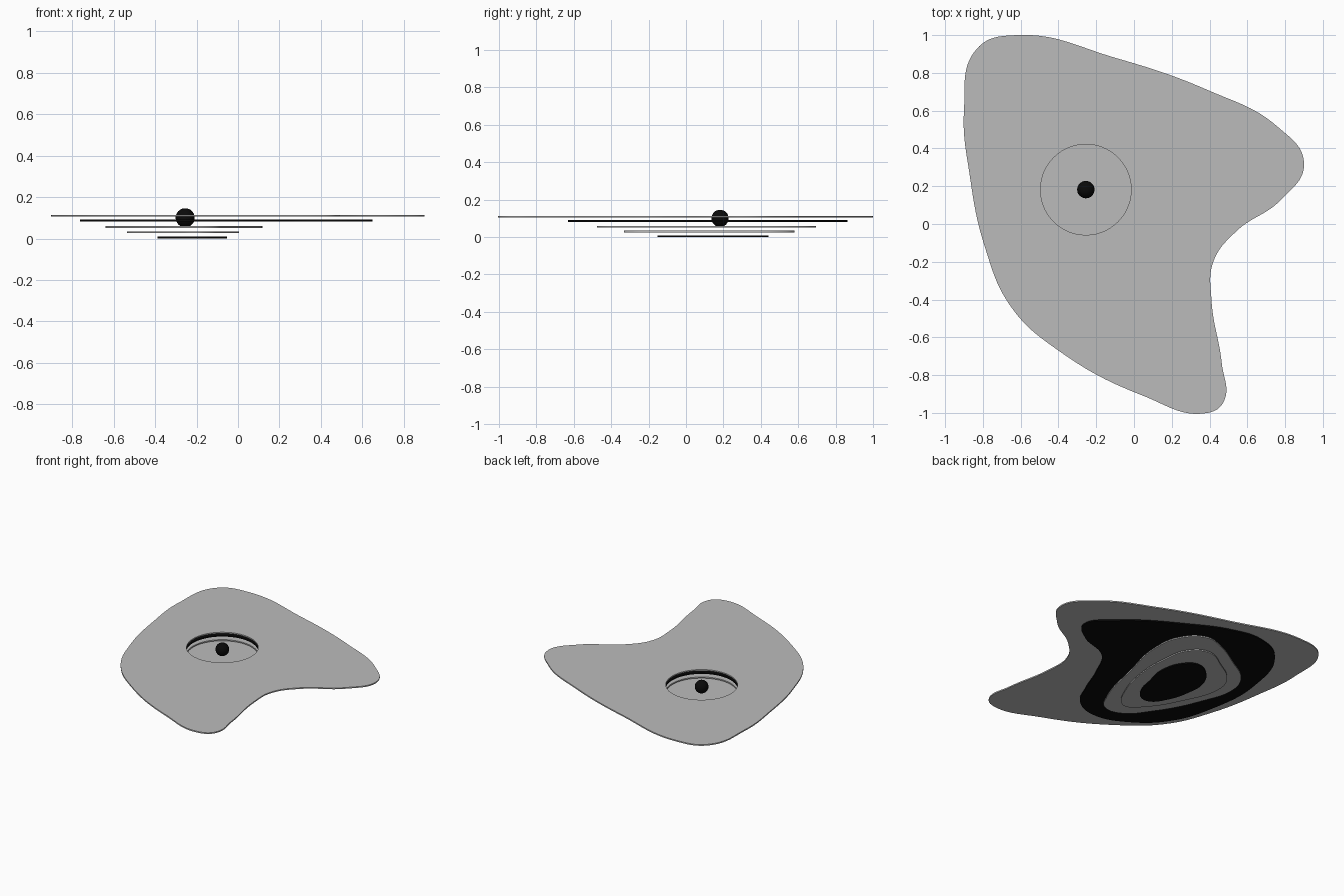
import bpy
import math

cube = bpy.data.objects.get("Cube")
if cube:
    bpy.data.objects.remove(cube, do_unlink=True)


def make_material(name, value):
    mat = bpy.data.materials.new(name)
    mat.use_nodes = True
    colour = (value, value, value, 1)
    mat.diffuse_color = colour
    mat.node_tree.nodes["Principled BSDF"].inputs["Base Color"].default_value = colour
    return mat


grey = make_material("light grey", 0.5)
black = make_material("black", 0.003)

EYE_X, EYE_Y = -0.255, 0.182
HOLE_RADIUS = 0.24
THICKNESS = 0.009


def select_only(obj):
    bpy.ops.object.select_all(action="DESELECT")
    obj.select_set(True)
    bpy.context.view_layer.objects.active = obj


def add_loop(curve, points):
    """Add a closed, smoothly rounded outline to a flat curve."""
    spline = curve.splines.new("BEZIER")
    spline.bezier_points.add(len(points) - 1)
    for knot, (x, y) in zip(spline.bezier_points, points):
        knot.co = (x, y, 0)
        knot.handle_left_type = knot.handle_right_type = "AUTO"
    spline.use_cyclic_u = True


def make_plate(name, outline, z, material, pierced=False):
    """Thin sheet cut to a freeform outline, with an optional round hole."""
    curve = bpy.data.curves.new(name, "CURVE")
    curve.dimensions = "2D"
    curve.fill_mode = "BOTH"
    curve.resolution_u = 14
    curve.extrude = THICKNESS / 2
    add_loop(curve, outline)
    if pierced:
        quarter = math.pi / 2
        add_loop(curve, [(EYE_X + HOLE_RADIUS * math.cos(i * quarter),
                          EYE_Y + HOLE_RADIUS * math.sin(i * quarter))
                         for i in range(4)])
    plate = bpy.data.objects.new(name, curve)
    bpy.context.collection.objects.link(plate)
    plate.location.z = z
    curve.materials.append(material)
    select_only(plate)
    bpy.ops.object.convert(target="MESH")
    bpy.ops.object.shade_smooth_by_angle()
    return plate


# Large top sheet, pierced by the eye hole
make_plate("top_plate", [
    (-.9, .6), (-.83, .93), (-.62, 1), (-.1, .88), (.4, .705), (.76, .515),
    (.9, .32), (.78, .13), (.54, -.04), (.42, -.2), (.41, -.4), (.465, -.74),
    (.475, -.94), (.39, -1), (.05, -.91), (-.4, -.67), (-.65, -.44),
    (-.79, -.12), (-.87, .26)], 0.1095, grey, pierced=True)

# Black sheet under it, following the same hole
make_plate("second_plate", [
    (.65, .26), (.52, .43), (.1, .71), (-.16, .83), (-.38, .86), (-.6, .75),
    (-.75, .35), (-.73, -.05), (-.62, -.36), (-.42, -.55), (-.18, -.63),
    (.0, -.56), (.09, -.4), (.18, -.18), (.3, .02), (.54, .13)],
    0.0865, black, pierced=True)

# Grey middle sheet, last one with the hole
make_plate("third_plate", [
    (-.13, -.46), (-.06, -.36), (.05, .03), (.115, .33), (.08, .57),
    (-.06, .69), (-.2, .66), (-.4, .55), (-.59, .41), (-.64, .25),
    (-.58, .03), (-.42, -.28), (-.25, -.46)], 0.055, grey, pierced=True)

# Solid grey sheet closing the hole from below
make_plate("fourth_plate", [
    (-.15, -.31), (-.08, -.2), (-.01, .03), (.0, .3), (-.05, .51),
    (-.16, .58), (-.34, .5), (-.5, .37), (-.535, .23), (-.45, -.02),
    (-.3, -.26), (-.21, -.33)], 0.03, grey)

# Small black bottom sheet
make_plate("bottom_plate", [
    (-.12, -.07), (-.085, .06), (-.055, .23), (-.11, .39), (-.19, .44),
    (-.3, .39), (-.38, .26), (-.38, .12), (-.33, -.05), (-.25, -.145),
    (-.18, -.14)], THICKNESS / 2, black)

# Black ball hovering in the middle of the hole
bpy.ops.mesh.primitive_uv_sphere_add(
    segments=32, ring_count=16, radius=0.046, location=(EYE_X, EYE_Y, 0.1))
ball = bpy.context.object
ball.name = "centre_ball"
ball.data.materials.append(black)
bpy.ops.object.shade_smooth()
